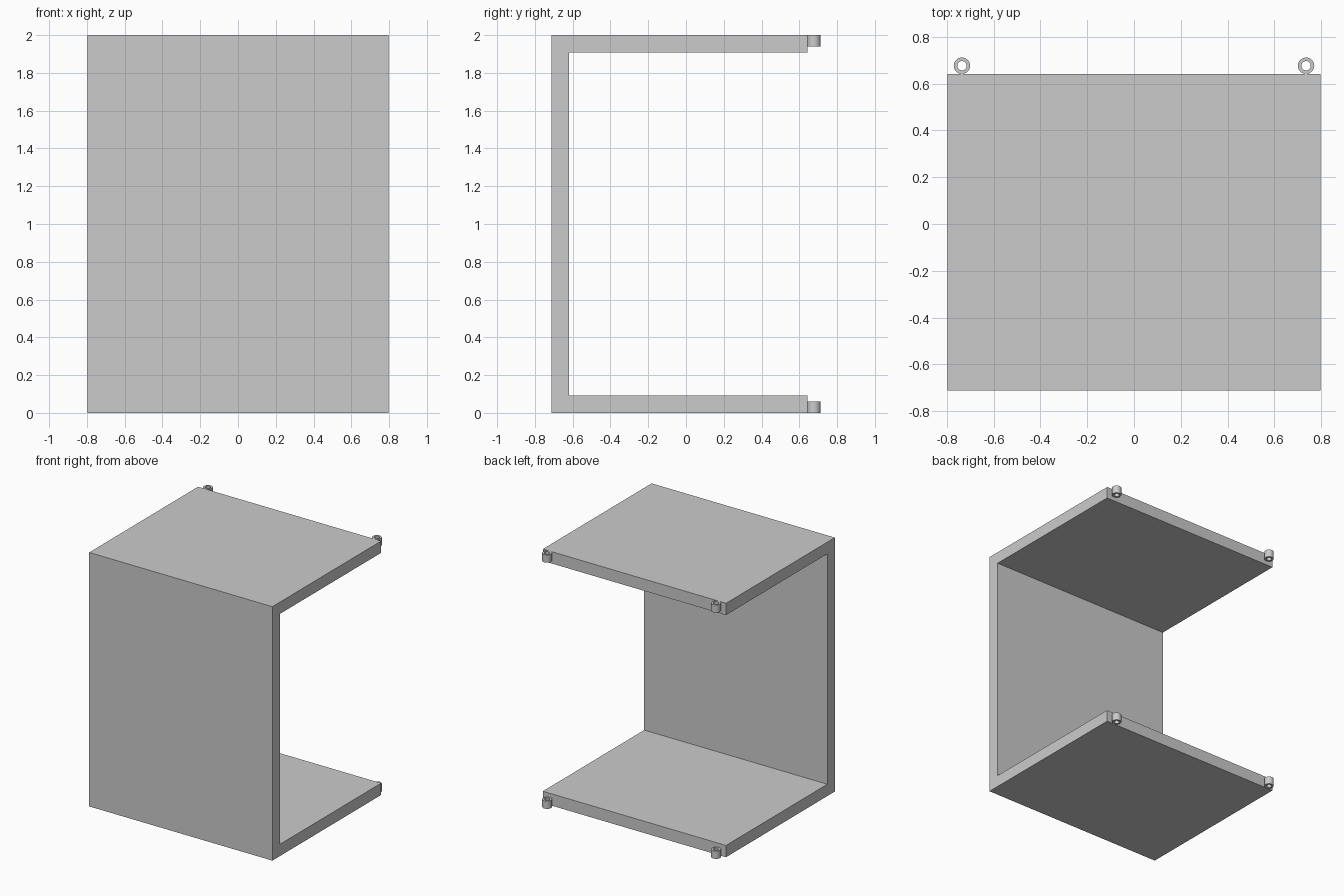
import bpy, bmesh, math

if "Cube" in bpy.data.objects:
    bpy.data.objects.remove(bpy.data.objects["Cube"])

HALF_W = 0.798          # half width in x
FRONT, BACK = -0.712, 0.642
T = 0.093               # panel thickness
RING_R, HOLE_R, RING_H = 0.035, 0.02, 0.061


def finish(name, bm):
    bmesh.ops.recalc_face_normals(bm, faces=bm.faces)
    me = bpy.data.meshes.new(name)
    bm.to_mesh(me)
    bm.free()
    ob = bpy.data.objects.new(name, me)
    bpy.context.collection.objects.link(ob)
    return ob


# C-shaped shell: side profile (y, z) extruded across the width
profile = [(FRONT, 0), (BACK, 0), (BACK, T), (FRONT + T, T),
           (FRONT + T, 2 - T), (BACK, 2 - T), (BACK, 2), (FRONT, 2)]
bm = bmesh.new()
face = bm.faces.new([bm.verts.new((-HALF_W, y, z)) for y, z in profile])
new = bmesh.ops.extrude_face_region(bm, geom=[face])["geom"]
bmesh.ops.translate(bm, vec=(2 * HALF_W, 0, 0),
                    verts=[v for v in new if isinstance(v, bmesh.types.BMVert)])
finish("cabinet_shell", bm)


# Hinge knuckle: short upright tube
def hinge_ring(name, x, z0, n=32):
    bm = bmesh.new()
    cy = BACK + RING_R
    section = [(RING_R, z0), (RING_R, z0 + RING_H), (HOLE_R, z0 + RING_H), (HOLE_R, z0)]
    loops = []
    for i in range(n):
        a = 2 * math.pi * i / n
        loops.append([bm.verts.new((x + r * math.cos(a), cy + r * math.sin(a), z))
                      for r, z in section])
    for i in range(n):
        p, q = loops[i], loops[(i + 1) % n]
        for k in range(4):
            m = (k + 1) % 4
            bm.faces.new((p[k], q[k], q[m], p[m]))
    ob = finish(name, bm)
    bpy.ops.object.select_all(action='DESELECT')
    ob.select_set(True)
    bpy.context.view_layer.objects.active = ob
    bpy.ops.object.shade_smooth_by_angle(angle=math.radians(30))


for side, x in (("left", -0.736), ("right", 0.736)):
    hinge_ring(f"hinge_bottom_{side}", x, 0)
    hinge_ring(f"hinge_top_{side}", x, 2 - RING_H)
